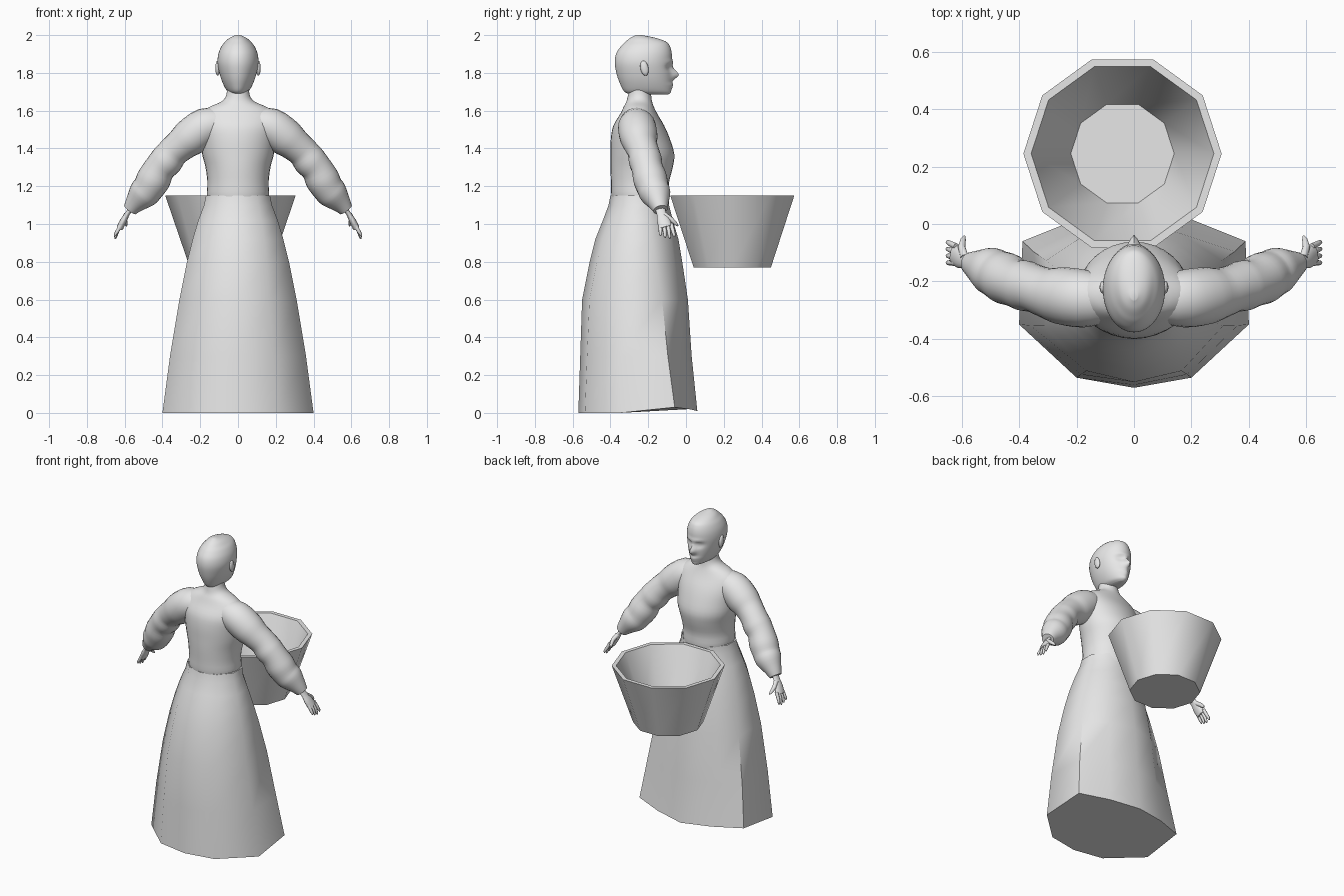
import bpy, bmesh, math
from mathutils import Vector

cube = bpy.data.objects.get("Cube")
if cube:
    bpy.data.objects.remove(cube, do_unlink=True)

grey = bpy.data.materials.new("plain grey")
grey.diffuse_color = (0.8, 0.8, 0.8, 1)
grey.use_nodes = True
grey.node_tree.nodes["Principled BSDF"].inputs["Base Color"].default_value = (0.8, 0.8, 0.8, 1)


def spline(rows, n):
    """Smooth the rows of numbers with n steps between neighbours."""
    out = []
    for i in range(len(rows) - 1):
        p0, p1 = rows[max(i - 1, 0)], rows[i]
        p2, p3 = rows[i + 1], rows[min(i + 2, len(rows) - 1)]
        for k in range(n):
            t = k / n
            out.append([0.5 * (2 * b + (c - a) * t + (2 * a - 5 * b + 4 * c - d) * t * t
                               + (3 * b - a - 3 * c + d) * t ** 3)
                        for a, b, c, d in zip(p0, p1, p2, p3)])
    out.append(list(rows[-1]))
    return out


def loft(bm, rings):
    """Skin closed rings of points and cap both ends."""
    loops = [[bm.verts.new(p) for p in ring] for ring in rings]
    for a, b in zip(loops, loops[1:]):
        n = len(a)
        for i in range(n):
            j = (i + 1) % n
            bm.faces.new((a[i], a[j], b[j], b[i]))
    bm.faces.new(loops[0][::-1])
    bm.faces.new(loops[-1])


def oval(z, half, back, front, n):
    """Level ring from its half width and its back and front limits."""
    mid, dep = (back + front) / 2, (front - back) / 2
    return [Vector((half * math.cos(2 * math.pi * i / n),
                    mid + dep * math.sin(2 * math.pi * i / n), z)) for i in range(n)]


def tube(bm, path, n=16, flat=1.0):
    """Tube along rows of x, y, z, radius; flat thins it across y."""
    pts = [Vector(p[:3]) for p in path]
    rings = []
    for i, p in enumerate(pts):
        t = (pts[min(i + 1, len(pts) - 1)] - pts[max(i - 1, 0)]).normalized()
        a = t.cross(Vector((0, 1, 0))).normalized()
        b = a.cross(t)
        r = path[i][3]
        rings.append([p + a * r * flat * math.cos(2 * math.pi * k / n)
                      + b * r * math.sin(2 * math.pi * k / n) for k in range(n)])
    loft(bm, rings)


def finish(name, bm, angle=50, mirror=False):
    bmesh.ops.recalc_face_normals(bm, faces=bm.faces)
    me = bpy.data.meshes.new(name)
    bm.to_mesh(me)
    bm.free()
    me.materials.append(grey)
    for p in me.polygons:
        p.use_smooth = True
    me.set_sharp_from_angle(angle=math.radians(angle))
    ob = bpy.data.objects.new(name, me)
    bpy.context.collection.objects.link(ob)
    if mirror:
        ob.modifiers.new("Mirror", 'MIRROR')
    return ob


# Bucket: ten-sided, open top with a thick wall
bm = bmesh.new()
loft(bm, [[Vector((-0.04 + r * math.cos(math.pi * i / 5), 0.245 + r * math.sin(math.pi * i / 5), z))
           for i in range(10)]
          for r, z in ((0.215, 0.77), (0.345, 1.15), (0.318, 1.15), (0.18, 0.8))])
finish("bucket", bm, 45)

# Skirt: angular hem blending into an even waist
hem = [(0, 0), (0.5, 0.056), (1, 0.35), (0.97, 0.81), (0.5, 0.93), (0, 1)]
waist = [(0, 0), (0.6, 0.095), (1, 0.345), (1, 0.655), (0.6, 0.905), (0, 1)]
skirt_rows = [  # z, half width, back, front, waist blend
    (0.0, 0.4, -0.57, 0.06, 0), (0.3, 0.36, -0.56, 0.03, 0.15),
    (0.6, 0.31, -0.55, 0.01, 0.35), (0.8, 0.27, -0.51, -0.02, 0.6),
    (0.92, 0.24, -0.48, -0.04, 0.8), (1.02, 0.21, -0.44, -0.07, 0.9),
    (1.1, 0.18, -0.41, -0.09, 1), (1.15, 0.17, -0.4, -0.09, 1)]
rings = []
for z, half, back, front, w in skirt_rows:
    side = []
    for k, ((u0, v0), (u1, v1)) in enumerate(zip(hem, waist)):
        lift = (0, 0, 0, 0.03, 0.02, 0.01)[k] if z == 0 else 0
        side.append(Vector((half * (u0 + (u1 - u0) * w),
                            back + (front - back) * (v0 + (v1 - v0) * w), z + lift)))
    rings.append(side + [Vector((-p.x, p.y, p.z)) for p in side[-2:0:-1]])
bm = bmesh.new()
loft(bm, rings)
finish("skirt", bm, 55)

# Bodice and neck: z, half width, back, front
torso_rows = [
    (1.08, 0.15, -0.38, -0.1), (1.15, 0.165, -0.395, -0.09), (1.22, 0.162, -0.397, -0.09),
    (1.3, 0.172, -0.4, -0.07), (1.37, 0.19, -0.4, -0.062), (1.45, 0.2, -0.398, -0.085),
    (1.52, 0.21, -0.385, -0.115), (1.58, 0.2, -0.35, -0.15), (1.62, 0.15, -0.33, -0.17),
    (1.65, 0.085, -0.315, -0.18), (1.69, 0.06, -0.305, -0.185), (1.76, 0.06, -0.29, -0.19)]
bm = bmesh.new()
loft(bm, [oval(*r, 32) for r in spline(torso_rows, 3)])
finish("bodice_and_neck", bm)

# Head: lofted skull with the face pushed in and out
head_rows = [
    (1.685, 0.03, -0.29, -0.1), (1.7, 0.055, -0.325, -0.085), (1.74, 0.078, -0.348, -0.078),
    (1.79, 0.096, -0.366, -0.075), (1.85, 0.108, -0.377, -0.075), (1.9, 0.104, -0.37, -0.075),
    (1.94, 0.088, -0.345, -0.085), (1.965, 0.068, -0.32, -0.105), (1.985, 0.045, -0.295, -0.16),
    (2.0, 0.012, -0.265, -0.235)]
features = [  # x, z, width, height, push
    (0, 1.787, 0.014, 0.016, 0.032), (0, 1.815, 0.01, 0.02, 0.012), (0, 1.738, 0.022, 0.007, 0.01),
    (0, 1.722, 0.018, 0.006, 0.007), (0, 1.697, 0.02, 0.012, 0.006),
    (0.036, 1.83, 0.017, 0.013, -0.014), (-0.036, 1.83, 0.017, 0.013, -0.014),
    (0.036, 1.83, 0.008, 0.005, 0.006), (-0.036, 1.83, 0.008, 0.005, 0.006),
    (0.03, 1.857, 0.022, 0.01, 0.006), (-0.03, 1.857, 0.022, 0.01, 0.006)]
bm = bmesh.new()
loft(bm, [oval(*r, 56) for r in spline(head_rows, 6)])
for v in bm.verts:
    if v.co.y > -0.19:
        x, z = v.co.x, v.co.z
        for fx, fz, w, h, push in features:
            v.co.y += push * math.exp(-((x - fx) / w) ** 2 / 2 - ((z - fz) / h) ** 2 / 2)
finish("head", bm, 60)

# Ears
bm = bmesh.new()
bmesh.ops.create_uvsphere(bm, u_segments=12, v_segments=8, radius=1)
for v in bm.verts:
    v.co = Vector((0.108 + v.co.x * 0.012, -0.22 + v.co.y * 0.022 - v.co.z * 0.006,
                   1.825 + v.co.z * 0.04))
finish("ears", bm, 60, True)

# Puffed sleeves with soft folds
sleeve = [
    (0.08, -0.26, 1.53, 0.08), (0.17, -0.26, 1.515, 0.1), (0.25, -0.25, 1.46, 0.1),
    (0.3, -0.24, 1.42, 0.088), (0.345, -0.225, 1.38, 0.083), (0.38, -0.215, 1.335, 0.088),
    (0.415, -0.205, 1.295, 0.083), (0.445, -0.19, 1.24, 0.09), (0.475, -0.175, 1.19, 0.084),
    (0.505, -0.16, 1.155, 0.08), (0.545, -0.145, 1.11, 0.055), (0.572, -0.135, 1.075, 0.038)]
bm = bmesh.new()
tube(bm, spline(sleeve, 3), 24)
finish("sleeves", bm, 60, True)

# Hands: flat palm, four fingers and a thumb
bm = bmesh.new()
tube(bm, spline([(0.56, -0.14, 1.09, 0.028), (0.585, -0.13, 1.055, 0.026),
                 (0.605, -0.12, 1.02, 0.035), (0.625, -0.107, 0.98, 0.036)], 3), 14, 0.5)
for k in range(4):
    y = -0.135 + 0.019 * k
    drop = (0.01, 0.0, -0.005, 0.005)[k]
    tube(bm, [(0.618, y, 1.0, 0.011), (0.638, y + 0.003 * k, 0.963, 0.01),
              (0.648, y + 0.005 * k, 0.938 + drop, 0.008),
              (0.65, y + 0.006 * k, 0.926 + drop, 0.003)], 8)
tube(bm, [(0.59, -0.115, 1.05, 0.015), (0.6, -0.08, 1.025, 0.013),
          (0.595, -0.055, 1.003, 0.01), (0.59, -0.043, 0.99, 0.004)], 8)
finish("hands", bm, 60, True)
